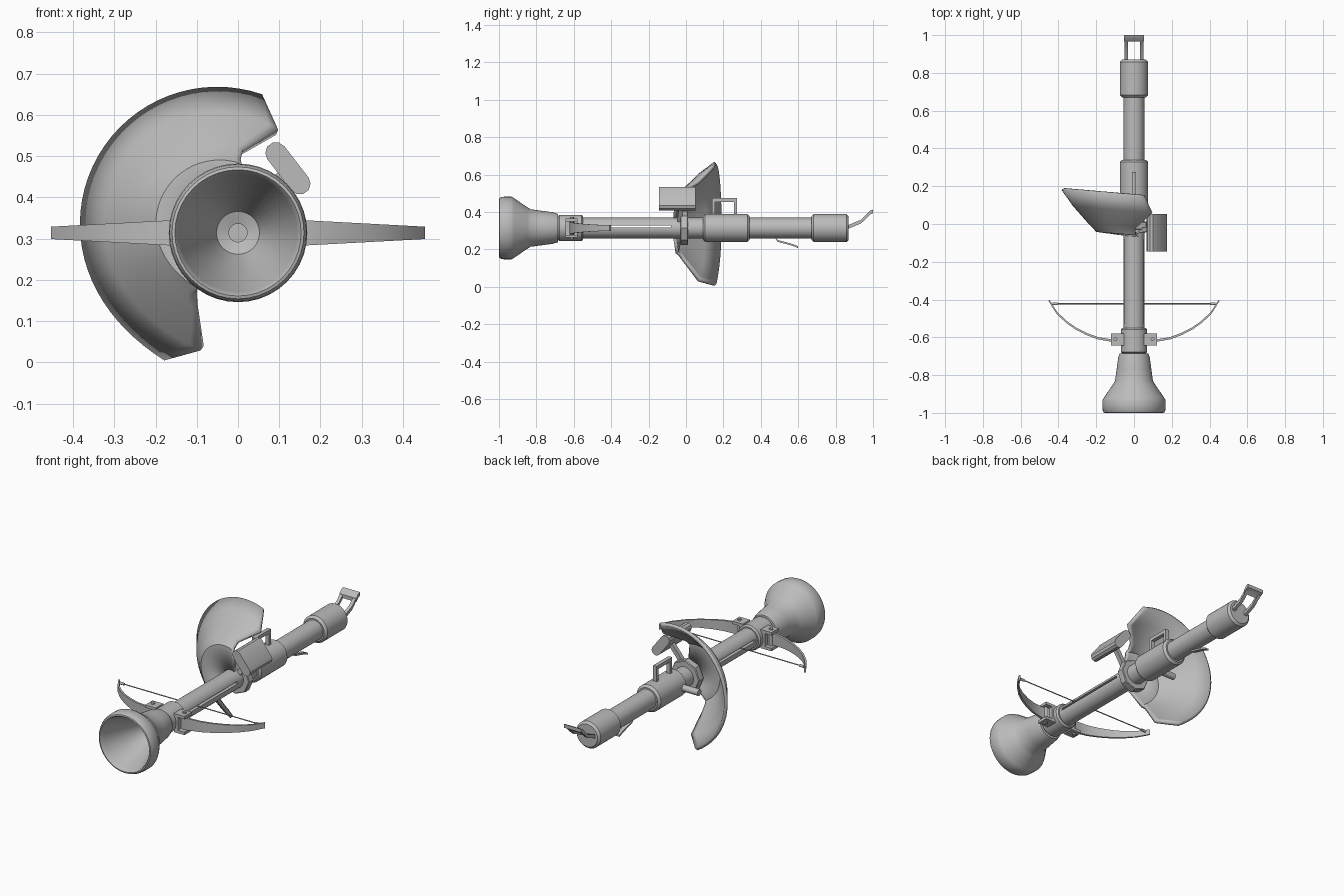
import bpy, bmesh, math
from mathutils import Vector, Matrix

if "Cube" in bpy.data.objects:
    bpy.data.objects.remove(bpy.data.objects["Cube"])

AXIS_Z = 0.314
grey = bpy.data.materials.new("plain_grey")
grey.diffuse_color = (0.5, 0.5, 0.5, 1)
grey.use_nodes = True
grey.node_tree.nodes["Principled BSDF"].inputs["Base Color"].default_value = grey.diffuse_color


def finish(name, bm, smooth=True):
    bmesh.ops.recalc_face_normals(bm, faces=bm.faces)
    me = bpy.data.meshes.new(name)
    bm.to_mesh(me)
    bm.free()
    me.materials.append(grey)
    ob = bpy.data.objects.new(name, me)
    bpy.context.collection.objects.link(ob)
    if smooth:
        bpy.ops.object.select_all(action='DESELECT')
        ob.select_set(True)
        bpy.context.view_layer.objects.active = ob
        bpy.ops.object.shade_smooth_by_angle(angle=math.radians(35))
    return ob


def lathe(name, profile, n=32):
    """Spin (radius, y) points round the barrel axis; zero radius closes an end."""
    bm = bmesh.new()
    rings = []
    for r, y in profile:
        if r == 0:
            rings.append([bm.verts.new((0, y, AXIS_Z))] * n)
        else:
            rings.append([bm.verts.new((r * math.cos(2 * math.pi * i / n), y,
                                        AXIS_Z + r * math.sin(2 * math.pi * i / n))) for i in range(n)])
    for a, b in zip(rings, rings[1:]):
        for i in range(n):
            j = (i + 1) % n
            bm.faces.new(list(dict.fromkeys((a[i], a[j], b[j], b[i]))))
    return finish(name, bm)


def sleeve(name, r, y0, y1, c=0.012, n=32):
    return lathe(name, [(0, y0), (r - c, y0), (r, y0 + c), (r, y1 - c), (r - c, y1), (0, y1)], n)


def box(name, centre, size):
    bm = bmesh.new()
    bmesh.ops.create_cube(bm, size=1, matrix=Matrix.Translation(centre) @ Matrix.Diagonal((*size, 1)))
    return finish(name, bm, False)


def rod(name, a, b, r, n=12):
    a, b = Vector(a), Vector(b)
    d = b - a
    bm = bmesh.new()
    m = Matrix.Translation((a + b) / 2) @ d.to_track_quat('Z', 'Y').to_matrix().to_4x4()
    bmesh.ops.create_cone(bm, cap_ends=True, segments=n, radius1=r, radius2=r, depth=d.length, matrix=m)
    return finish(name, bm)


def sweep(name, sections):
    """Join four-cornered sections into a closed strip."""
    bm = bmesh.new()
    rows = [[bm.verts.new(p) for p in s] for s in sections]
    for a, b in zip(rows, rows[1:]):
        for i in range(4):
            j = (i + 1) % 4
            bm.faces.new((a[i], a[j], b[j], b[i]))
    bm.faces.new(rows[0])
    bm.faces.new(rows[-1])
    return finish(name, bm)


def side_strip(name, path, x, w, t):
    """Bar of width w at x following (y, z) points, t thick upward."""
    return sweep(name, [[(x - w / 2, y, z - t / 2), (x + w / 2, y, z - t / 2),
                         (x + w / 2, y, z + t / 2), (x - w / 2, y, z + t / 2)] for y, z in path])


# barrel and its sleeves
lathe("bell_muzzle", [(0, -0.70), (0.022, -0.70), (0.022, -0.74), (0.052, -0.75), (0.143, -0.975),
                      (0.147, -0.992), (0.153, -1.0), (0.160, -0.998), (0.166, -0.985), (0.168, -0.965),
                      (0.168, -0.935), (0.160, -0.92), (0.112, -0.85), (0.100, -0.83), (0.092, -0.77),
                      (0.084, -0.71), (0.076, -0.685), (0, -0.68)], 40)
sleeve("bow_collar", 0.07, -0.685, -0.55, 0.008)
sleeve("grip_sleeve", 0.075, 0.09, 0.34)
sleeve("rear_sleeve", 0.075, 0.67, 0.87)
sleeve("rear_barrel", 0.055, 0.06, 0.70, 0.002)
barrel = sleeve("front_barrel", 0.055, -0.60, 0.08, 0.002)

# string slot through the barrel
cutter = box("slot_cutter", (0, -0.305, 0.322), (0.3, 0.45, 0.013))
cutter.hide_render = True
cutter.hide_viewport = True
mod = barrel.modifiers.new("slot", 'BOOLEAN')
mod.object = cutter
mod.operation = 'DIFFERENCE'
mod.solver = 'EXACT'

# bow limbs, mounts, bolts and string
limb = [(0.06, -0.605), (0.12, -0.617), (0.19, -0.605), (0.25, -0.583), (0.31, -0.552),
        (0.36, -0.517), (0.41, -0.468), (0.45, -0.405)]
for s, side in ((-1, "left"), (1, "right")):
    secs = []
    for x, y in limb:
        k = (x - 0.06) / 0.39
        h, t = 0.036 - 0.021 * k, 0.007 - 0.004 * k
        secs.append([(s * (x - t * k), y + t, AXIS_Z - h), (s * (x + t * k), y - t, AXIS_Z - h),
                     (s * (x + t * k), y - t, AXIS_Z + h), (s * (x - t * k), y + t, AXIS_Z + h)])
    sweep(side + "_bow_limb", secs)
    for z in (-0.044, 0.044):
        box(side + "_limb_mount", (s * 0.088, -0.612, AXIS_Z + z), (0.066, 0.065, 0.016))
    box(side + "_mount_block", (s * 0.065, -0.612, AXIS_Z), (0.03, 0.065, 0.09))
    rod(side + "_mount_bolt", (s * 0.098, -0.61, AXIS_Z - 0.06), (s * 0.098, -0.61, AXIS_Z + 0.06), 0.01)
    rod(side + "_string_knot", (s * 0.405, -0.422, 0.32), (s * 0.432, -0.422, 0.32), 0.007)
rod("bow_string", (-0.43, -0.422, 0.32), (0.43, -0.422, 0.32), 0.003, 8)

# flared shield: (centre x, centre z, radius, y, start angle, end angle)
stations = [(0.0, 0.314, 0.058, -0.052, -75, 112), (-0.045, 0.336, 0.150, -0.034, -72, 111),
            (-0.05, 0.335, 0.160, -0.018, -72, 110), (-0.05, 0.335, 0.185, 0.008, -75, 109),
            (-0.05, 0.335, 0.266, 0.100, -83, 123), (-0.05, 0.335, 0.326, 0.185, -69, 109)]
bm = bmesh.new()
grid = []
for cx, cz, r, y, a0, a1 in stations:
    row = []
    for i in range(37):
        d = a0 + (a1 - a0) * i / 36
        a = math.radians(d)
        rr = r * (1 + 0.07 * max(0, -d / 70) ** 4)
        # the lower wing sweeps forward a little more than the upper one
        bend = 0.085 if d > 0 else 0.13
        row.append(bm.verts.new((cx - rr * math.cos(a), y - bend * r * (1 - math.cos(a)),
                                 cz + rr * math.sin(a))))
    grid.append(row)
for a, b in zip(grid, grid[1:]):
    for i in range(36):
        bm.faces.new((a[i], a[i + 1], b[i + 1], b[i]))
shield = finish("shield", bm)
sol = shield.modifiers.new("thickness", 'SOLIDIFY')
sol.thickness = 0.018
sol.offset = 0
sleeve("shield_hub", 0.09, -0.03, 0.012, 0.004, 8)
rod("shield_peg", (-0.05, 0.125, AXIS_Z), (-0.17, 0.125, AXIS_Z), 0.018)

# side box with rounded ends, carried on a bracket
bm = bmesh.new()
d = Vector((0.058, 0, -0.078))
ang = math.atan2(d.z, d.x)
pts = []
for c, start in ((Vector((0.150, 0, 0.433)), ang - math.pi / 2), (Vector((0.092, 0, 0.508)), ang + math.pi / 2)):
    for i in range(6):
        a = start + math.pi * i / 5
        pts.append(c + Vector((math.cos(a), 0, math.sin(a))) * 0.026)
f = bm.faces.new([bm.verts.new(p + Vector((0, -0.145, 0))) for p in pts])
ext = bmesh.ops.extrude_face_region(bm, geom=[f])
bmesh.ops.translate(bm, verts=[v for v in ext['geom'] if isinstance(v, bmesh.types.BMVert)], vec=(0, 0.197, 0))
finish("side_box", bm)
sweep("box_bracket", [[(x - 0.01, y - 0.012, z + 0.007), (x + 0.01, y - 0.012, z - 0.007),
                       (x + 0.01, y + 0.012, z - 0.007), (x - 0.01, y + 0.012, z + 0.007)]
                      for x, y, z in ((0.03, -0.035, 0.345), (0.065, -0.03, 0.40), (0.112, -0.025, 0.462))])

# sight loop on top of the grip
for y in (0.147, 0.265):
    box("sight_post", (0, y, 0.425), (0.022, 0.018, 0.09))
box("sight_bar", (0, 0.206, 0.464), (0.022, 0.136, 0.02))

# trigger under the rear barrel
side_strip("trigger", [(0.475, 0.268), (0.49, 0.245), (0.54, 0.232), (0.575, 0.222), (0.60, 0.211)], 0, 0.022, 0.010)

# open shoulder frame
for x in (-0.04, 0.04):
    side_strip("frame_arm", [(0.855, 0.315), (0.935, 0.348), (0.985, 0.395)], x, 0.018, 0.02)
side_strip("frame_end", [(0.967, 0.380), (0.985, 0.397), (1.0, 0.403)], 0, 0.104, 0.02)
